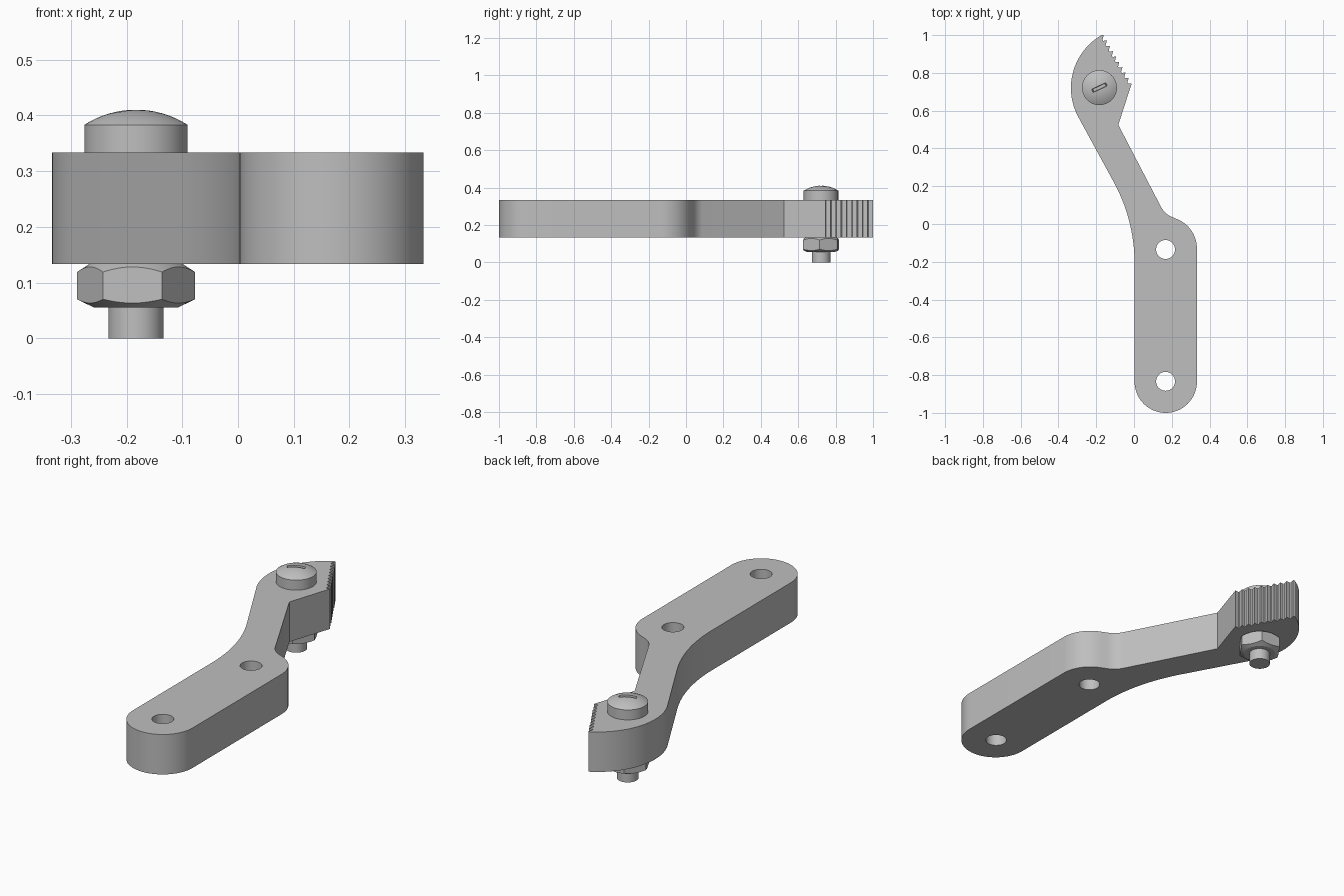
import bpy, bmesh, math
from mathutils import Vector, Matrix

if "Cube" in bpy.data.objects:
    bpy.data.objects.remove(bpy.data.objects["Cube"])

grey = bpy.data.materials.new("grey metal")
grey.diffuse_color = (0.52, 0.52, 0.52, 1)
grey.use_nodes = True
grey.node_tree.nodes["Principled BSDF"].inputs["Base Color"].default_value = grey.diffuse_color
SX, SY = -0.183, 0.722          # screw axis
Z0, Z1 = 0.133, 0.333           # plate bottom and top


def activate(ob):
    bpy.ops.object.select_all(action='DESELECT')
    ob.select_set(True)
    bpy.context.view_layer.objects.active = ob


def finish(ob, angle=28):
    ob.data.materials.clear()
    ob.data.materials.append(grey)
    activate(ob)
    bpy.ops.object.shade_smooth_by_angle(angle=math.radians(angle))


def new_object(name, bm):
    bmesh.ops.recalc_face_normals(bm, faces=bm.faces)
    me = bpy.data.meshes.new(name)
    bm.to_mesh(me)
    bm.free()
    ob = bpy.data.objects.new(name, me)
    bpy.context.collection.objects.link(ob)
    return ob


def arc(cx, cy, r, a0, a1, n):
    return [Vector((cx + r * math.cos(math.radians(a0 + (a1 - a0) * i / n)),
                    cy + r * math.sin(math.radians(a0 + (a1 - a0) * i / n)))) for i in range(n + 1)]


def fillet(prev, corner, nxt, r, n=14):
    """Points of a tangent arc that rounds one corner."""
    p, c, q = Vector(prev), Vector(corner), Vector(nxt)
    u, v = (p - c).normalized(), (q - c).normalized()
    half = u.angle(v) / 2
    centre = c + (u + v).normalized() * r / math.sin(half)
    a, b = c + u * r / math.tan(half) - centre, c + v * r / math.tan(half) - centre
    sweep = a.angle_signed(b)   # clockwise positive
    return [centre + Matrix.Rotation(-sweep * i / n, 2) @ a for i in range(n + 1)]


def revolve(name, profile, segs=48):
    bm = bmesh.new()
    rings = []
    for r, z in profile:
        if r == 0:
            rings.append([bm.verts.new((SX, SY, z))] * segs)
        else:
            rings.append([bm.verts.new((SX + r * math.cos(math.tau * i / segs),
                                        SY + r * math.sin(math.tau * i / segs), z)) for i in range(segs)])
    for a, b in zip(rings, rings[1:]):
        for i in range(segs):
            j = (i + 1) % segs
            bm.faces.new(list(dict.fromkeys((a[i], a[j], b[j], b[i]))))
    return new_object(name, bm)


def boolean(ob, cutter, operation):
    m = ob.modifiers.new("cut", 'BOOLEAN')
    m.operation, m.object, m.solver = operation, cutter, 'EXACT'
    activate(ob)
    bpy.ops.object.modifier_apply(modifier=m.name)
    bpy.data.objects.remove(cutter)


# Arm outline, counter-clockwise from the rounded lower end
bl, br = (0.003, -1.0), (0.333, -1.0)
shoulder, notch, elbow = (0.333, -0.019), (0.162, 0.054), (-0.083, 0.525)
bend = (0.003, 0.02)
head = arc(-0.012, 0.72, 0.322, 119.5, 207, 24)
outline = arc(0.168, -0.835, 0.165, 180, 360, 32)
outline += fillet(br, shoulder, notch, 0.167)
outline += fillet(shoulder, notch, elbow, 0.11, 8)
outline.append(Vector(elbow))

# Toothed edge
t0, t1, teeth = Vector((-0.012, 0.745)), Vector((-0.16, 1.0)), 9
step = (t1 - t0) / teeth
inward = Vector((-step.y, step.x)).normalized() * 0.018
for i in range(teeth):
    outline += [t0 + step * i, t0 + step * (i + 0.25) + inward, t0 + step * (i + 0.45) + inward]
outline.append(t1)
outline += head
outline += fillet(head[-1], bend, bl, 0.9, 20)

# Arm plate with two through holes
cu = bpy.data.curves.new("arm_plate", 'CURVE')
cu.dimensions, cu.fill_mode, cu.extrude = '2D', 'BOTH', (Z1 - Z0) / 2
holes = [arc(0.167, y, 0.05, 0, 360, 32)[:-1] for y in (-0.135, -0.833)]
for pts in [outline] + holes:
    s = cu.splines.new('POLY')
    s.points.add(len(pts) - 1)
    for sp, p in zip(s.points, pts):
        sp.co = (p.x, p.y, 0, 1)
    s.use_cyclic_u = True
plate = bpy.data.objects.new("arm_plate", cu)
bpy.context.collection.objects.link(plate)
plate.location.z = (Z0 + Z1) / 2
activate(plate)
bpy.ops.object.convert(target='MESH')
plate = bpy.context.view_layer.objects.active
bm = bmesh.new()
bm.from_mesh(plate.data)
bmesh.ops.remove_doubles(bm, verts=bm.verts, dist=1e-5)
bmesh.ops.recalc_face_normals(bm, faces=bm.faces)
bm.to_mesh(plate.data)
bm.free()
finish(plate)

# Domed screw head with a cross recess
R, H = 0.0925, 0.027
RS = (R * R + H * H) / (2 * H)
dome = [(R * (1 - i / 8), 0.41 - RS + math.sqrt(RS ** 2 - (R * (1 - i / 8)) ** 2)) for i in range(9)]
screw_head = revolve("screw_head", [(0, Z1), (R, Z1)] + dome)
for k in range(2):
    bm = bmesh.new()
    bmesh.ops.create_cube(bm, size=1)
    for v in bm.verts:      # tapered slot
        taper = 1.0 if v.co.z > 0 else 0.7
        v.co = Vector((v.co.x * 0.1 * taper, v.co.y * 0.022 * taper, v.co.z * 0.05))
    bm.transform(Matrix.Translation((SX, SY, 0.408)) @ Matrix.Rotation(math.radians(25 + 90 * k), 4, 'Z'))
    boolean(screw_head, new_object("slot_cutter", bm), 'DIFFERENCE')
finish(screw_head)

# Screw shank
finish(revolve("screw_shank", [(0, 0), (0.0495, 0), (0.0495, 0.14), (0, 0.14)]))

# Hex nut, chamfered on both ends
bm = bmesh.new()
bmesh.ops.create_cone(bm, cap_ends=True, segments=6, radius1=0.106, radius2=0.106, depth=0.2)
first = max(bm.verts, key=lambda v: v.co.x + 0.01 * v.co.y).co
turn = math.radians(-4) - math.atan2(first.y, first.x)
bm.transform(Matrix.Translation((SX, SY, 0.1)) @ Matrix.Rotation(turn, 4, 'Z'))
nut = new_object("hex_nut", bm)
chamfer = revolve("chamfer_form", [(0, 0.055), (0.075, 0.055), (0.112, 0.073),
                                   (0.112, 0.115), (0.084, Z0), (0, Z0)], 72)
boolean(nut, chamfer, 'INTERSECT')
finish(nut, 20)
